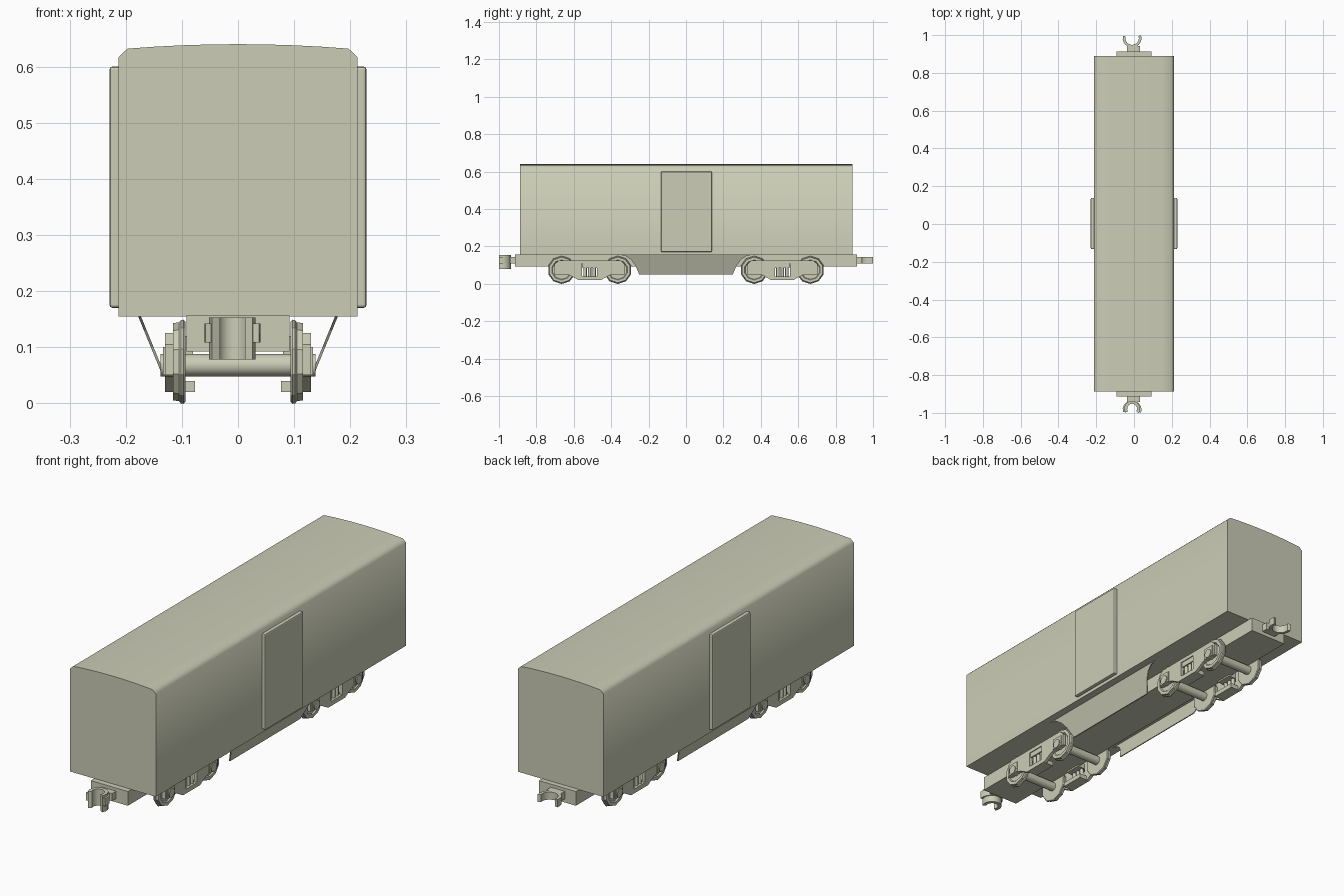
import bpy, bmesh, math
from mathutils import Vector

if "Cube" in bpy.data.objects:
    bpy.data.objects.remove(bpy.data.objects["Cube"])

paint = bpy.data.materials.new("pale olive grey")
paint.diffuse_color = (0.60, 0.61, 0.47, 1)
paint.use_nodes = True
paint.node_tree.nodes["Principled BSDF"].inputs["Base Color"].default_value = paint.diffuse_color


def finish(name, bm, smooth=0):
    bmesh.ops.recalc_face_normals(bm, faces=bm.faces)
    me = bpy.data.meshes.new(name)
    bm.to_mesh(me)
    bm.free()
    ob = bpy.data.objects.new(name, me)
    bpy.context.collection.objects.link(ob)
    me.materials.append(paint)
    if smooth:
        bpy.ops.object.select_all(action='DESELECT')
        ob.select_set(True)
        bpy.context.view_layer.objects.active = ob
        bpy.ops.object.shade_smooth_by_angle(angle=math.radians(smooth))
    return ob


def prism(name, pts, offset, smooth=0):
    """Closed polygon of 3D points, extruded along an offset."""
    bm = bmesh.new()
    face = bm.faces.new([bm.verts.new(p) for p in pts])
    res = bmesh.ops.extrude_face_region(bm, geom=[face], use_keep_orig=True)
    new = [v for v in res["geom"] if isinstance(v, bmesh.types.BMVert)]
    bmesh.ops.translate(bm, verts=new, vec=Vector(offset))
    return finish(name, bm, smooth)


def box(name, x0, x1, y0, y1, z0, z1, bevel=0):
    ob = prism(name, [(x0, y0, z0), (x1, y0, z0), (x1, y1, z0), (x0, y1, z0)],
               (0, 0, z1 - z0))
    if bevel:
        mod = ob.modifiers.new("bevel", 'BEVEL')
        mod.width, mod.segments = bevel, 2
    return ob


def lathe_x(name, profile, y, z, sides, smooth=0):
    """Spin (x, radius) profile around an axis parallel to x, with end caps."""
    bm = bmesh.new()
    rings = []
    for x, r in profile:
        rings.append([bm.verts.new((x, y + r * math.sin(2 * math.pi * i / sides),
                                    z - r * math.cos(2 * math.pi * i / sides)))
                      for i in range(sides)])
    for a, b in zip(rings, rings[1:]):
        for i in range(sides):
            j = (i + 1) % sides
            bm.faces.new((a[i], a[j], b[j], b[i]))
    bm.faces.new(rings[0])
    bm.faces.new(rings[-1])
    return finish(name, bm, smooth)


def hook(name, cx, cy, end, r0, r1, a0, a1, z0, z1, steps=10):
    """C-shaped arc seen from above, opening outward at the given end."""
    angles = [math.radians(a0 + (a1 - a0) * i / steps) for i in range(steps + 1)]
    arc = [(r1, a) for a in angles] + [(r0, a) for a in reversed(angles)]
    pts = [(cx + r * math.cos(a), end * (cy + r * math.sin(a)), z0) for r, a in arc]
    return prism(name, pts, (0, 0, z1 - z0), 40)


# Car body with gently arched roof
roof = [(0.197 * t / 4, 0.632 + 0.008 * (1 - (t / 4) ** 2)) for t in range(4, -5, -1)]
section = [(0.213, 0.155), (0.213, 0.617)] + roof + [(-0.213, 0.617), (-0.213, 0.155)]
prism("car_body", [(x, -0.888, z) for x, z in section], (0, 1.778, 0), 50)

# Underframe
box("underframe", -0.092, 0.092, -0.913, 0.913, 0.092, 0.156)

WZ = 0.074  # axle height
for s in (-1, 1):
    side = "right" if s > 0 else "left"
    # Sliding door
    box(side + "_door", *sorted((s * 0.205, s * 0.229)), -0.133, 0.138, 0.17, 0.60, 0.005)
    # Sloping skirt, cut back around the wheels
    half = [(0.36, 0.155), (0.325, 0.15), (0.295, 0.13), (0.272, 0.10), (0.25, 0.05)]
    outline = half + [(-y, z) for y, z in reversed(half)]
    prism(side + "_skirt",
          [(s * (0.178 - (0.155 - z) * 0.41), y, z) for y, z in outline],
          (-s * 0.005, 0, 0))

for end in (-1, 1):
    label = "front" if end < 0 else "back"
    cy = end * 0.515
    # Wheelsets
    for d in (-0.15, 0.15):
        y = cy + d
        lathe_x(label + "_axle", [(-0.138, 0.02), (0.138, 0.02)], y, WZ - 0.006, 16, 40)
        for s in (-1, 1):
            lathe_x(label + "_wheel",
                    [(s * x, r) for x, r in ((0.094, 0.072), (0.097, 0.075), (0.102, 0.074),
                                             (0.105, 0.070), (0.116, 0.069), (0.116, 0.054),
                                             (0.111, 0.050))],
                    y, WZ, 10)
            # Axle box
            box(label + "_axle_box", *sorted((s * 0.112, s * 0.134)),
                y - 0.027, y + 0.027, 0.05, 0.10)
    # Truck side frames with spring windows
    for s in (-1, 1):
        half = [(0, 0.125), (0.165, 0.125), (0.187, 0.105), (0.187, 0.05), (0.172, 0.05),
                (0.172, 0.1), (0.125, 0.1), (0.125, 0.05), (0.105, 0.045), (0.06, 0.02),
                (0, 0.02), (0, 0.04), (0.04, 0.04), (0.04, 0.108), (0, 0.108)]
        for m in (-1, 1):
            prism(label + "_side_frame", [(s * 0.115, cy + m * y, z) for y, z in half],
                  (s * 0.015, 0, 0))
        box(label + "_spring_seat", *sorted((s * 0.077, s * 0.13)),
            cy - 0.055, cy + 0.055, 0.02, 0.04)
        box(label + "_bolster_end", *sorted((s * 0.08, s * 0.126)),
            cy - 0.038, cy + 0.038, 0.085, 0.12)
        for k in (-0.024, 0, 0.024):
            ring = [(s * 0.113 + 0.009 * math.cos(i * math.pi / 4),
                     cy + k + 0.009 * math.sin(i * math.pi / 4), 0.04) for i in range(8)]
            prism(label + "_spring", ring, (0, 0, 0.045), 50)
    # Coupler
    box(label + "_coupler_shank", -0.037, 0.033, *sorted((end * 0.90, end * 0.942)),
        0.108, 0.142)
    hook(label + "_coupler_hook", -0.01, 0.984, end, 0.036, 0.05, 165, 378, 0.108, 0.142)
    if end < 0:
        hook("front_knuckle", -0.01, 0.978, end, 0.026, 0.042, 150, 392, 0.078, 0.153)
